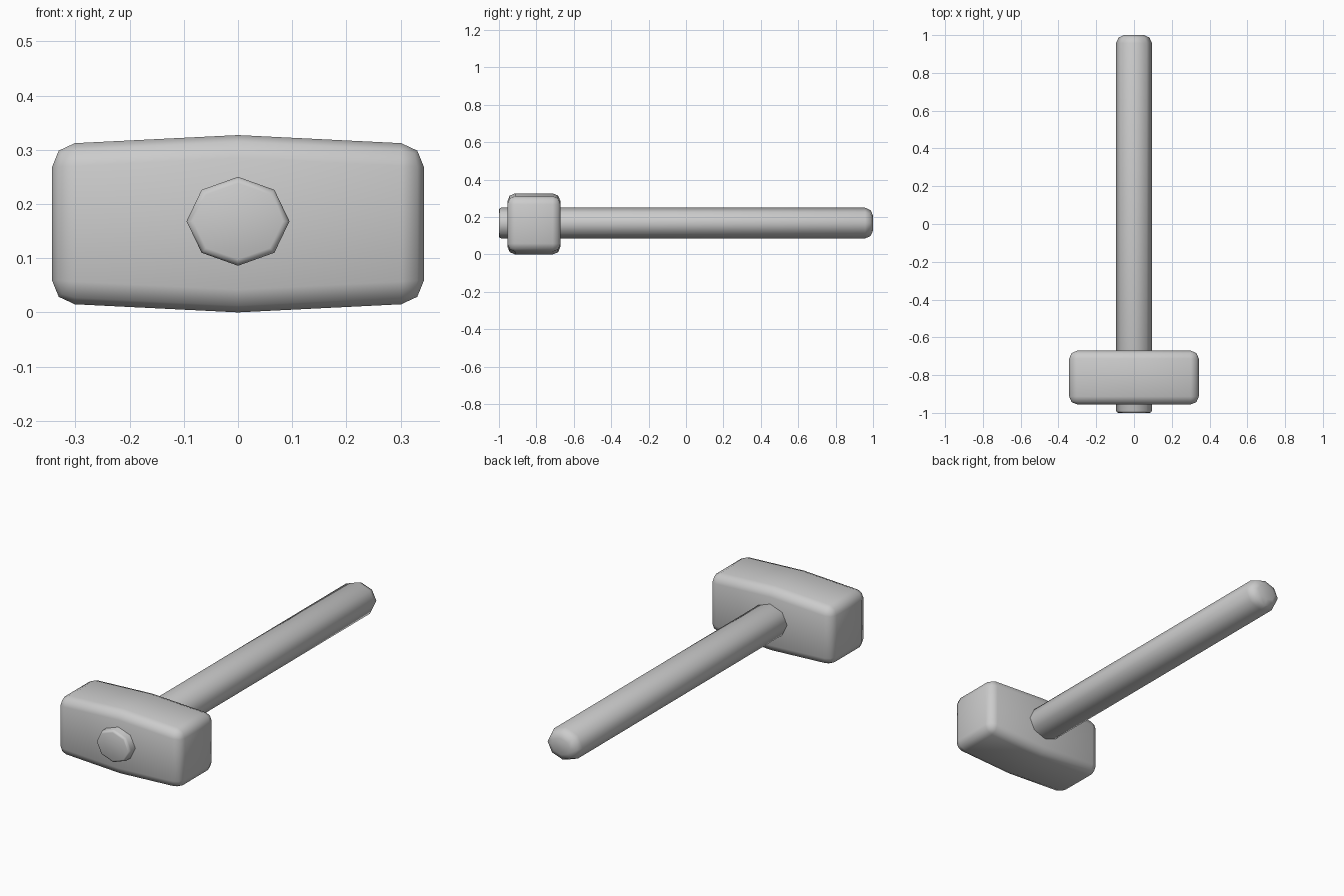
import bpy, bmesh, math

if "Cube" in bpy.data.objects:
    bpy.data.objects.remove(bpy.data.objects["Cube"])

def finish(name, bm, angle):
    bmesh.ops.recalc_face_normals(bm, faces=bm.faces)
    me = bpy.data.meshes.new(name)
    bm.to_mesh(me)
    bm.free()
    ob = bpy.data.objects.new(name, me)
    bpy.context.collection.objects.link(ob)
    bpy.ops.object.select_all(action='DESELECT')
    ob.select_set(True)
    bpy.context.view_layer.objects.active = ob
    bpy.ops.object.shade_smooth_by_angle(angle=math.radians(angle))
    return ob

# head: block swelling slightly at the middle, rounded on its outer edges
bm = bmesh.new()
ZC = 0.1635
right = [(0, -0.1635), (0.343, -0.1465), (0.343, 0.1465), (0, 0.1635)]
profile = right + [(-x, z) for x, z in right[2:0:-1]]
rings = [[bm.verts.new((x, y, ZC + z)) for x, z in profile] for y in (-0.955, -0.671)]
for ring in rings:
    bm.faces.new(ring)
n = len(profile)
for i in range(n):
    j = (i + 1) % n
    bm.faces.new((rings[0][i], rings[0][j], rings[1][j], rings[1][i]))
bmesh.ops.recalc_face_normals(bm, faces=bm.faces)
edges = [e for e in bm.edges if e.calc_face_angle() > math.radians(30)]
bmesh.ops.bevel(bm, geom=edges, offset=0.042, segments=2, profile=0.5, affect='EDGES')
finish("hammer_head", bm, 50)

# handle: eight-sided oval shaft, small chamfer at the front, rounded back end
bm = bmesh.new()
SIDES = 8
stations = [(-1.0, 0.012), (-0.997, 0.004), (-0.988, 0.0),
            (0.958, 0.0), (0.987, 0.013), (1.0, 0.042)]
rings = []
for y, inset in stations:
    ring = []
    for k in range(SIDES):
        a = 2 * math.pi * k / SIDES
        ring.append(bm.verts.new(((0.095 - inset) * math.cos(a), y,
                                  0.168 + (0.082 - inset) * math.sin(a))))
    rings.append(ring)
for a, b in zip(rings, rings[1:]):
    for i in range(SIDES):
        j = (i + 1) % SIDES
        bm.faces.new((a[i], a[j], b[j], b[i]))
bm.faces.new(rings[0])
bm.faces.new(rings[-1])
finish("handle", bm, 50)
